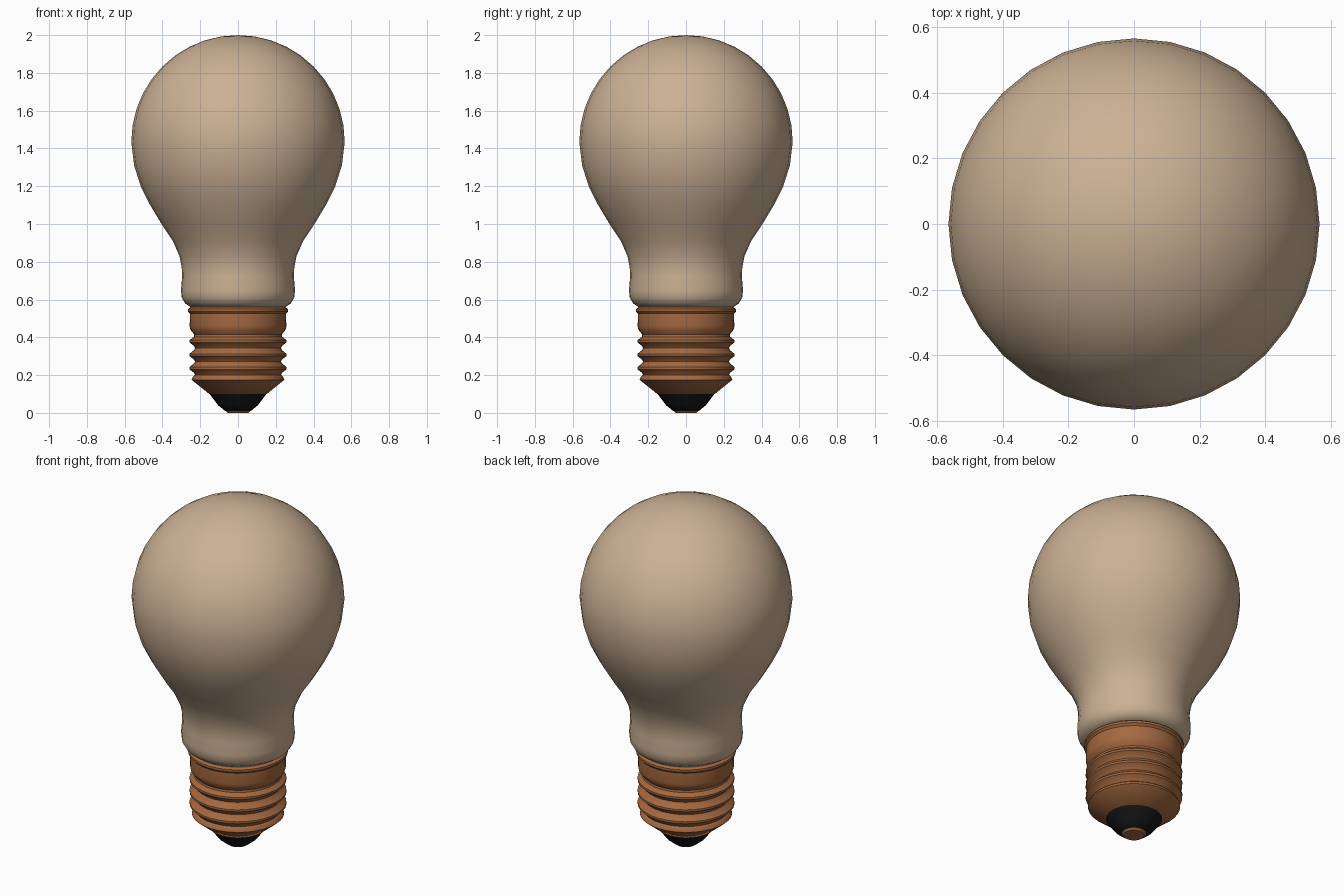
import bpy, bmesh
from math import cos, sin, pi, radians

cube = bpy.data.objects.get("Cube")
if cube:
    bpy.data.objects.remove(cube, do_unlink=True)


def material(name, rgb):
    m = bpy.data.materials.new(name)
    m.use_nodes = True
    m.diffuse_color = (*rgb, 1)
    bsdf = next(n for n in m.node_tree.nodes if n.type == 'BSDF_PRINCIPLED')
    bsdf.inputs["Base Color"].default_value = (*rgb, 1)
    return m


def lathe(name, profile, mat, smooth_angle, segments=32):
    """Spin a bottom-to-top list of (radius, height) around z."""
    bm = bmesh.new()
    rings = []
    for r, z in profile:
        if r < 1e-4:
            rings.append([bm.verts.new((0, 0, z))] * segments)
        else:
            rings.append([bm.verts.new((r * cos(2 * pi * i / segments),
                                        r * sin(2 * pi * i / segments), z))
                          for i in range(segments)])
    for low, high in zip(rings, rings[1:]):
        for i in range(segments):
            j = (i + 1) % segments
            corners = [low[i], low[j], high[j], high[i]]
            bm.faces.new(list(dict.fromkeys(corners)))
    bmesh.ops.recalc_face_normals(bm, faces=bm.faces)
    mesh = bpy.data.meshes.new(name)
    bm.to_mesh(mesh)
    bm.free()
    mesh.materials.append(mat)
    obj = bpy.data.objects.new(name, mesh)
    bpy.context.collection.objects.link(obj)
    bpy.ops.object.select_all(action='DESELECT')
    obj.select_set(True)
    bpy.context.view_layer.objects.active = obj
    bpy.ops.object.shade_smooth_by_angle(angle=radians(smooth_angle))
    return obj


glass = material("warm beige glass", (0.60, 0.44, 0.30))
copper = material("copper", (0.37, 0.14, 0.052))
black = material("black insulator", (0.008, 0.008, 0.008))

# Glass envelope: flared neck running into a spherical dome
R, CENTRE = 0.565, 1.435
neck = [(0, 0.56), (0.25, 0.56), (0.28, 0.58), (0.298, 0.61), (0.302, 0.65),
        (0.296, 0.72), (0.298, 0.77), (0.31, 0.83), (0.345, 0.91),
        (0.405, 1.0), (0.465, 1.1), (0.515, 1.2), (0.55, 1.31)]
dome = [(R * cos(pi / 2 * k / 10), CENTRE + R * sin(pi / 2 * k / 10)) for k in range(11)]
lathe("glass_bulb", neck + dome, glass, 50)

# Screw cap: cone, three thread ridges, then the collar with its lip
thread = [(0, 0.1), (0.152, 0.1), (0.245, 0.175), (0.24, 0.19)]
for peak in (0.237, 0.307, 0.379):
    thread += [(0.227, peak - 0.036), (0.234, peak - 0.024), (0.257, peak - 0.006),
               (0.257, peak + 0.006), (0.234, peak + 0.024)]
collar = [(0.232, 0.415), (0.252, 0.44), (0.256, 0.46), (0.254, 0.525),
          (0.265, 0.537), (0.265, 0.55), (0.25, 0.56), (0, 0.56)]
lathe("screw_cap", thread + collar, copper, 40)

# Insulator cone and the contact at its tip
lathe("insulator", [(0, 0.01), (0.068, 0.01), (0.105, 0.04), (0.15, 0.1), (0, 0.1)], black, 40)
lathe("tip_contact", [(0, 0), (0.055, 0), (0.066, 0.012), (0, 0.012)], copper, 30)
